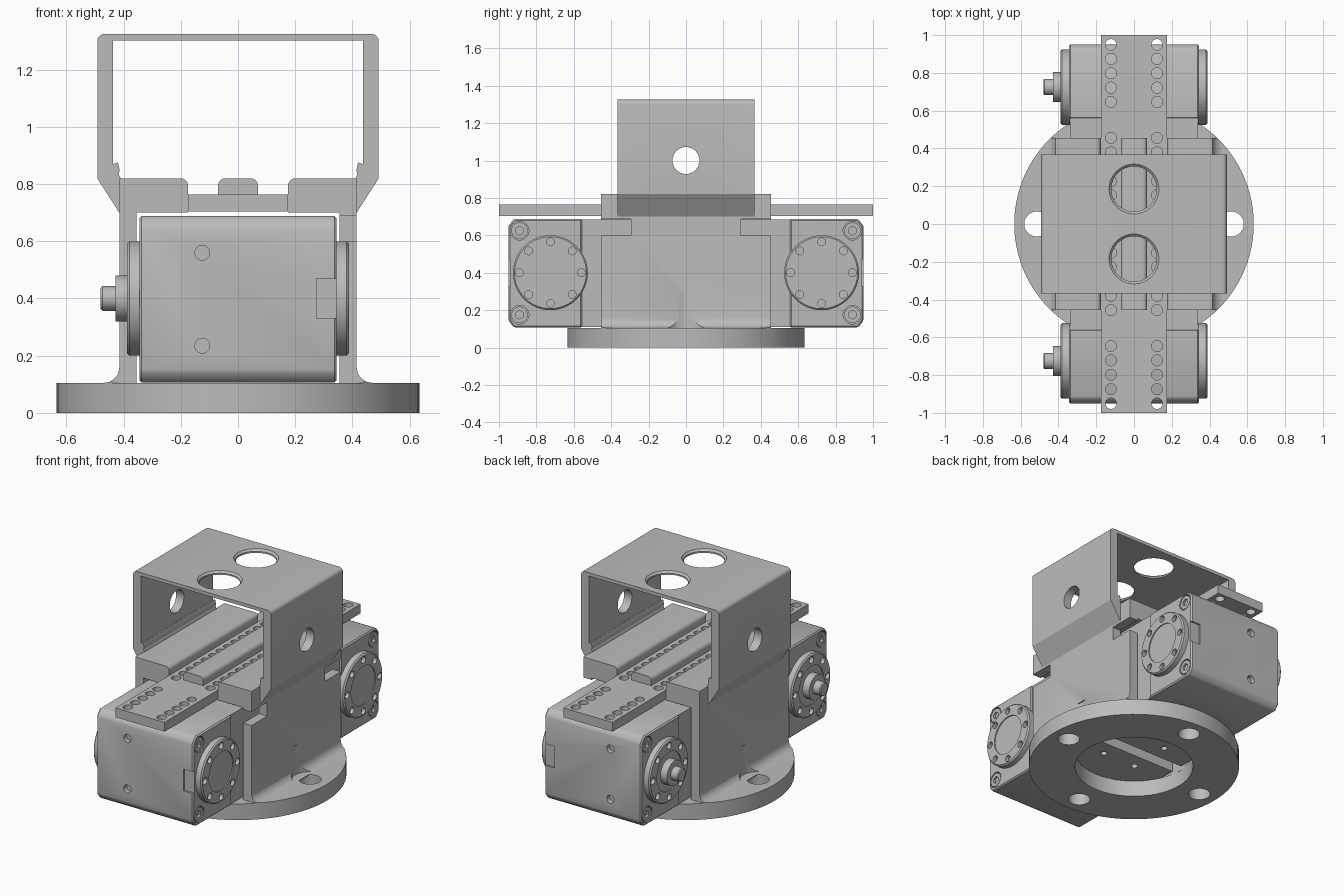
import bpy, bmesh, math
from mathutils import Matrix, Vector

cube = bpy.data.objects.get("Cube")
if cube:
    bpy.data.objects.remove(cube)

grey = bpy.data.materials.new("machined_grey")
grey.use_nodes = True
grey.diffuse_color = (0.5, 0.5, 0.5, 1)
grey.node_tree.nodes["Principled BSDF"].inputs["Base Color"].default_value = (0.5, 0.5, 0.5, 1)


def prism(bm, pts, axis, a, b):
    """Extrude a 2D outline along x (points are y, z), y (x, z) or z (x, y)."""
    def place(p, t):
        c = list(p)
        c.insert("xyz".index(axis), t)
        return bm.verts.new(c)
    lo = [place(p, a) for p in pts]
    hi = [place(p, b) for p in pts]
    n = len(pts)
    bm.faces.new(lo)
    bm.faces.new(hi)
    for i in range(n):
        j = (i + 1) % n
        bm.faces.new((lo[i], lo[j], hi[j], hi[i]))


def box(bm, x, y, z):
    prism(bm, [(x[0], y[0]), (x[1], y[0]), (x[1], y[1]), (x[0], y[1])], "z", *z)


def cyl(bm, axis, c, r, a, b, r2=None, n=48):
    """Cylinder or cone from a to b along an axis; c holds the other two coordinates."""
    mid = list(c)
    mid.insert("xyz".index(axis), (a + b) / 2)
    d = Vector([float(k == axis) for k in "xyz"]) * (1 if b > a else -1)
    turn = d.to_track_quat("Z", "Y").to_matrix().to_4x4()
    bmesh.ops.create_cone(bm, cap_ends=True, segments=n, radius1=r,
                          radius2=r if r2 is None else r2, depth=abs(b - a),
                          matrix=Matrix.Translation(mid) @ turn)


def to_object(name, bm):
    bmesh.ops.recalc_face_normals(bm, faces=bm.faces[:])
    mesh = bpy.data.meshes.new(name)
    bm.to_mesh(mesh)
    bm.free()
    ob = bpy.data.objects.new(name, mesh)
    bpy.context.scene.collection.objects.link(ob)
    return ob


def build(name, bm, cutter=None, keep=None):
    """Make the part, subtract the cutter, clip it to keep, then shade it."""
    ob = to_object(name, bm)
    ob.data.materials.append(grey)
    bpy.ops.object.select_all(action="DESELECT")
    ob.select_set(True)
    bpy.context.view_layer.objects.active = ob
    for tool, op in ((cutter, "DIFFERENCE"), (keep, "INTERSECT")):
        if tool is None:
            continue
        helper = to_object("helper", tool)
        helper.hide_render = True
        mod = ob.modifiers.new("cut", "BOOLEAN")
        mod.operation, mod.object, mod.solver = op, helper, "EXACT"
        mod.use_self = True
        bpy.ops.object.modifier_apply(modifier=mod.name)
        bpy.data.objects.remove(helper)
    bpy.ops.object.shade_smooth_by_angle(angle=math.radians(30))
    return ob


def arc(cx, cz, r, start, end, n=8):
    return [(cx + r * math.cos(math.radians(start + (end - start) * i / n)),
             cz + r * math.sin(math.radians(start + (end - start) * i / n))) for i in range(n + 1)]


DISC_R = 0.634
ON_AXES = [(0.515, 0), (-0.515, 0), (0, 0.515), (0, -0.515)]

# Round base with central opening and four mounting holes
bm, cut = bmesh.new(), bmesh.new()
cyl(bm, "z", (0, 0), DISC_R, 0, 0.105, n=96)
cyl(cut, "z", (0, 0), 0.356, -0.1, 0.2, n=64)
for p in ON_AXES:
    cyl(cut, "z", p, 0.066, -0.1, 0.2)
build("base_disc", bm, cut)

# Side plates with base fillet, turning in at the top
for s, side in ((1, "left"), (-1, "right")):
    outline = ([(0.355, 0.1), (0.47, 0.1)] + arc(0.47, 0.16, 0.055, 270, 180)
               + [(0.415, 0.82)] + arc(0.2, 0.795, 0.025, 90, 180, 5)
               + [(0.175, 0.7), (0.355, 0.7)])
    bm, cut, keep = bmesh.new(), bmesh.new(), bmesh.new()
    prism(bm, [(s * x, z) for x, z in outline], "y", -0.455, 0.455)
    cyl(cut, "z", (s * 0.515, 0), 0.108, 0.105, 0.3)
    if s > 0:
        for t in (-1, 1):
            ys = sorted((t * 0.295, t * 0.6))
            box(cut, (0.3, 0.5), ys, (0.6, 0.688))
    cyl(keep, "z", (0, 0), DISC_R, 0, 1, n=96)
    build(side + "_side_plate", bm, cut, keep)

# Long perforated rail and its raised centre strip
bm, cut = bmesh.new(), bmesh.new()
box(bm, (-0.175, 0.175), (-1, 1), (0.704, 0.764))
rows = [i * 0.076 for i in range(-6, 7)]
rows += [t * (0.95 - i * 0.076) for i in range(5) for t in (-1, 1)]
for y in rows:
    for x in (-0.122, 0.122):
        cyl(cut, "z", (x, y), 0.029, 0.6, 0.9, n=24)
build("perforated_rail", bm, cut)

bm = bmesh.new()
prism(bm, [(0.07, 0.76)] + arc(0.045, 0.795, 0.025, 0, 90, 5)
      + arc(-0.045, 0.795, 0.025, 90, 180, 5) + [(-0.07, 0.76)], "y", -0.455, 0.455)
build("centre_strip", bm)

# Upper bracket: one folded profile with round openings
outer = [(0.41, 0.7), (0.415, 0.7), (0.492, 0.82)] + arc(0.467, 1.3, 0.025, 0, 90, 5)
inner = [(0.437, 1.303), (0.437, 0.87)] + arc(0.475, 0.85, 0.06, 155, 195, 4) + [(0.41, 0.82)]
flip = lambda pts: [(-x, z) for x, z in reversed(pts)]
bm, cut = bmesh.new(), bmesh.new()
prism(bm, outer + flip(outer) + flip(flip(flip(inner))) + inner, "y", -0.367, 0.367)
for y in (-0.185, 0.185):
    cyl(cut, "z", (0, y), 0.12, 1.2, 1.4)
    cyl(cut, "z", (0, y), 0.118, 1.311, 1.327, r2=0.134)
for s in (-1, 1):
    cyl(cut, "x", (0, 1.0), 0.072, s * 0.4, s * 0.6)
build("upper_bracket", bm, cut)

# Two actuators, mirrored front to back
CORNERS = (0.175, 0.625)
for t, end in ((-1, "front"), (1, "back")):
    cy, cz = t * 0.725, 0.4
    # Chamfered case
    bm, cut = bmesh.new(), bmesh.new()
    prism(bm, [(t * y, z) for y, z in ((0.95, 0.145), (0.92, 0.107), (0.555, 0.107),
          (0.555, 0.688), (0.92, 0.688), (0.95, 0.65))], "x", -0.345, 0.345)
    bmesh.ops.recalc_face_normals(bm, faces=bm.faces[:])
    bmesh.ops.bevel(bm, geom=bm.edges[:], offset=0.008, segments=1, affect="EDGES")
    for z in (0.235, 0.56):
        cyl(cut, "y", (-0.125, z), 0.026, t * 0.92, t * 1.0, n=24)
    box(cut, (0.275, 0.4), sorted((t * 0.938, t * 1.0)), (0.33, 0.47))
    for x in (-0.12, 0.12):
        cyl(cut, "z", (x, t * 0.6), 0.022, 0.05, 0.14, n=24)
    for s in (-1, 1):
        for z in CORNERS:
            cyl(cut, "x", (t * 0.89, z), 0.05, s * 0.325, s * 0.4, n=32)
    build(end + "_actuator_case", bm, cut)

    # Inner half of the body, reaching under the rail
    bm, cut = bmesh.new(), bmesh.new()
    box(bm, (-0.336, 0.336), sorted((t * 0.04, t * 0.56)), (0.11, 0.685))
    for x in (-0.12, 0.12):
        cyl(cut, "z", (x, t * 0.14), 0.02, 0.05, 0.14, n=24)
    build(end + "_actuator_body", bm, cut)

    for s, side in ((1, "left"), (-1, "right")):
        # Output flange with bolt circle
        bm, cut = bmesh.new(), bmesh.new()
        cyl(bm, "x", (cy, cz), 0.2, s * 0.34, s * 0.38, n=64)
        cyl(bm, "x", (cy, cz), 0.2, s * 0.38, s * 0.388, r2=0.192, n=64)
        bmesh.ops.remove_doubles(bm, verts=bm.verts[:], dist=0.0001)
        hidden = [f for f in bm.faces if all(abs(abs(v.co.x) - 0.38) < 0.001 for v in f.verts)]
        bmesh.ops.delete(bm, geom=hidden, context="FACES_ONLY")
        cyl(cut, "x", (cy, cz), 0.125, s * 0.381, s * 0.42)
        for i in range(8):
            a = i * math.pi / 4
            cyl(cut, "x", (cy + 0.165 * math.cos(a), cz + 0.165 * math.sin(a)),
                0.021, s * 0.365, s * 0.42, n=20)
        build(f"{end}_{side}_flange", bm, cut)
        # Corner screws with hex sockets
        bm, cut = bmesh.new(), bmesh.new()
        for z in CORNERS:
            cyl(bm, "x", (t * 0.89, z), 0.044, s * 0.32, s * 0.343, n=32)
            cyl(cut, "x", (t * 0.89, z), 0.023, s * 0.33, s * 0.4, n=6)
        build(f"{end}_{side}_screws", bm, cut)

    # Stepped shaft on the right side
    bm = bmesh.new()
    cyl(bm, "x", (cy, cz), 0.08, -0.37, -0.428)
    build(end + "_shaft_collar", bm)
    bm = bmesh.new()
    cyl(bm, "x", (cy, cz), 0.043, -0.42, -0.474)
    cyl(bm, "x", (cy, cz), 0.043, -0.474, -0.48, r2=0.037)
    build(end + "_shaft", bm)
